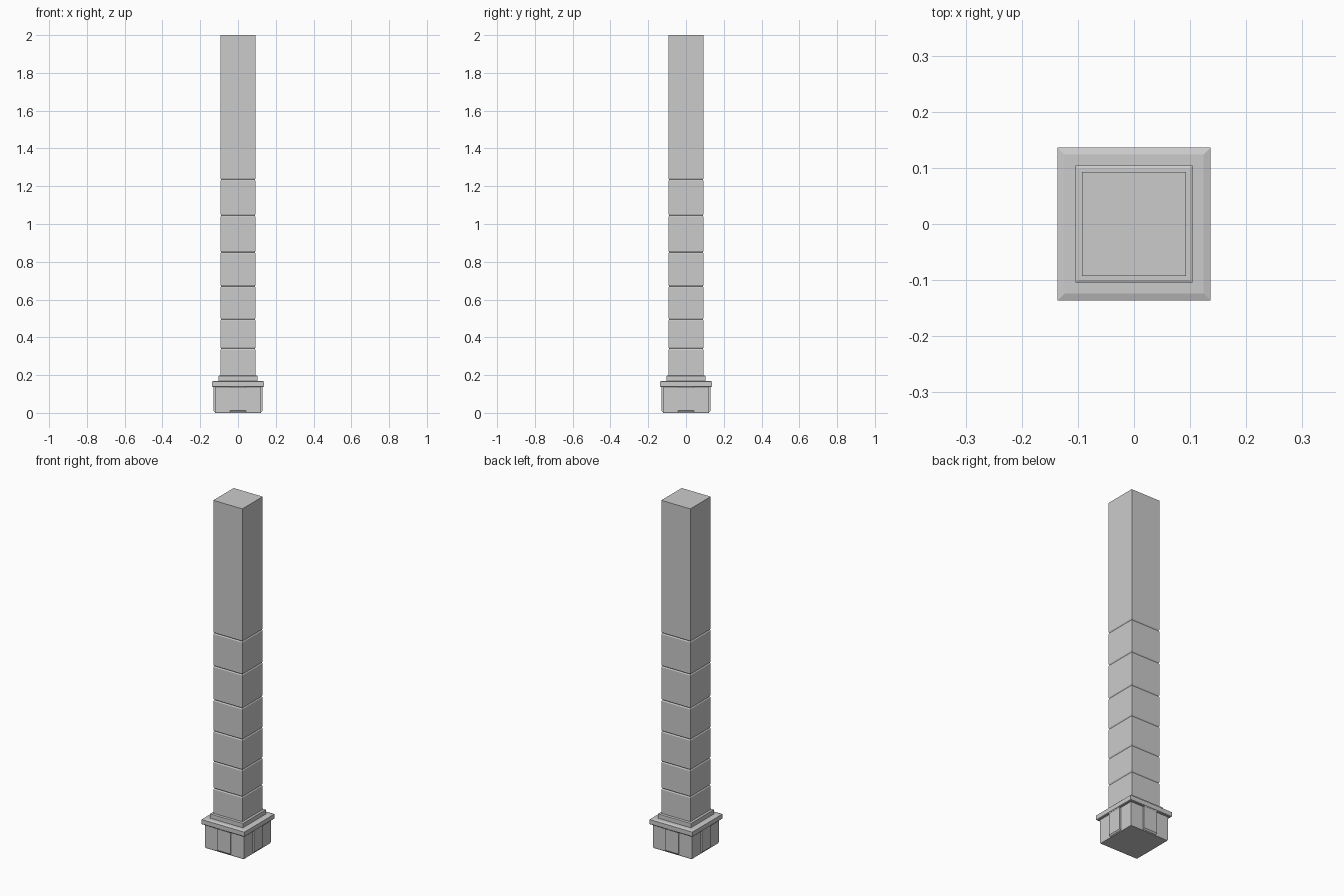
import bpy, bmesh
from mathutils import Matrix
from math import pi

if "Cube" in bpy.data.objects:
    bpy.data.objects.remove(bpy.data.objects["Cube"])


def square_stack(name, profile):
    """Skin square rings given as (half width, height), capped at both ends."""
    bm = bmesh.new()
    rings = [[bm.verts.new((sx * h, sy * h, z))
              for sx, sy in ((-1, -1), (1, -1), (1, 1), (-1, 1))] for h, z in profile]
    for a, b in zip(rings, rings[1:]):
        for i in range(4):
            j = (i + 1) % 4
            bm.faces.new((a[i], a[j], b[j], b[i]))
    bm.faces.new(rings[0][::-1])
    bm.faces.new(rings[-1])
    finish(name, bm)


def finish(name, bm):
    bmesh.ops.recalc_face_normals(bm, faces=bm.faces)
    mesh = bpy.data.meshes.new(name)
    bm.to_mesh(mesh)
    bm.free()
    bpy.context.collection.objects.link(bpy.data.objects.new(name, mesh))


# Shaft with shallow V grooves
W = 0.0925
shaft = [(W, 0.195)]
for z in (0.34, 0.495, 0.67, 0.85, 1.045, 1.235):
    shaft += [(W, z - 0.006), (W - 0.004, z), (W, z + 0.006)]
shaft.append((W, 2.0))
square_stack("shaft", shaft)

# Stepped collar and plinth core
square_stack("collar", [(0.1045, 0.168), (0.1045, 0.195), (0.1, 0.197)])
square_stack("plinth_cap", [(0.134, 0.138), (0.1365, 0.141), (0.1365, 0.166), (0.124, 0.17)])
square_stack("plinth_core", [(0.121, 0.0), (0.123, 0.006), (0.123, 0.139)])

# Raised centre panel on each plinth side
panel = [(-0.11, 0.004), (-0.124, 0.004), (-0.13, 0.012), (-0.13, 0.132),
         (-0.134, 0.139), (-0.11, 0.139)]
for k, side in enumerate(("front", "right", "back", "left")):
    bm = bmesh.new()
    face = bm.faces.new([bm.verts.new((-0.042, y, z)) for y, z in panel])
    new = bmesh.ops.extrude_face_region(bm, geom=[face])["geom"]
    bmesh.ops.translate(bm, vec=(0.084, 0, 0),
                        verts=[v for v in new if isinstance(v, bmesh.types.BMVert)])
    bmesh.ops.rotate(bm, verts=bm.verts, cent=(0, 0, 0), matrix=Matrix.Rotation(k * pi / 2, 3, 'Z'))
    finish("panel_" + side, bm)
